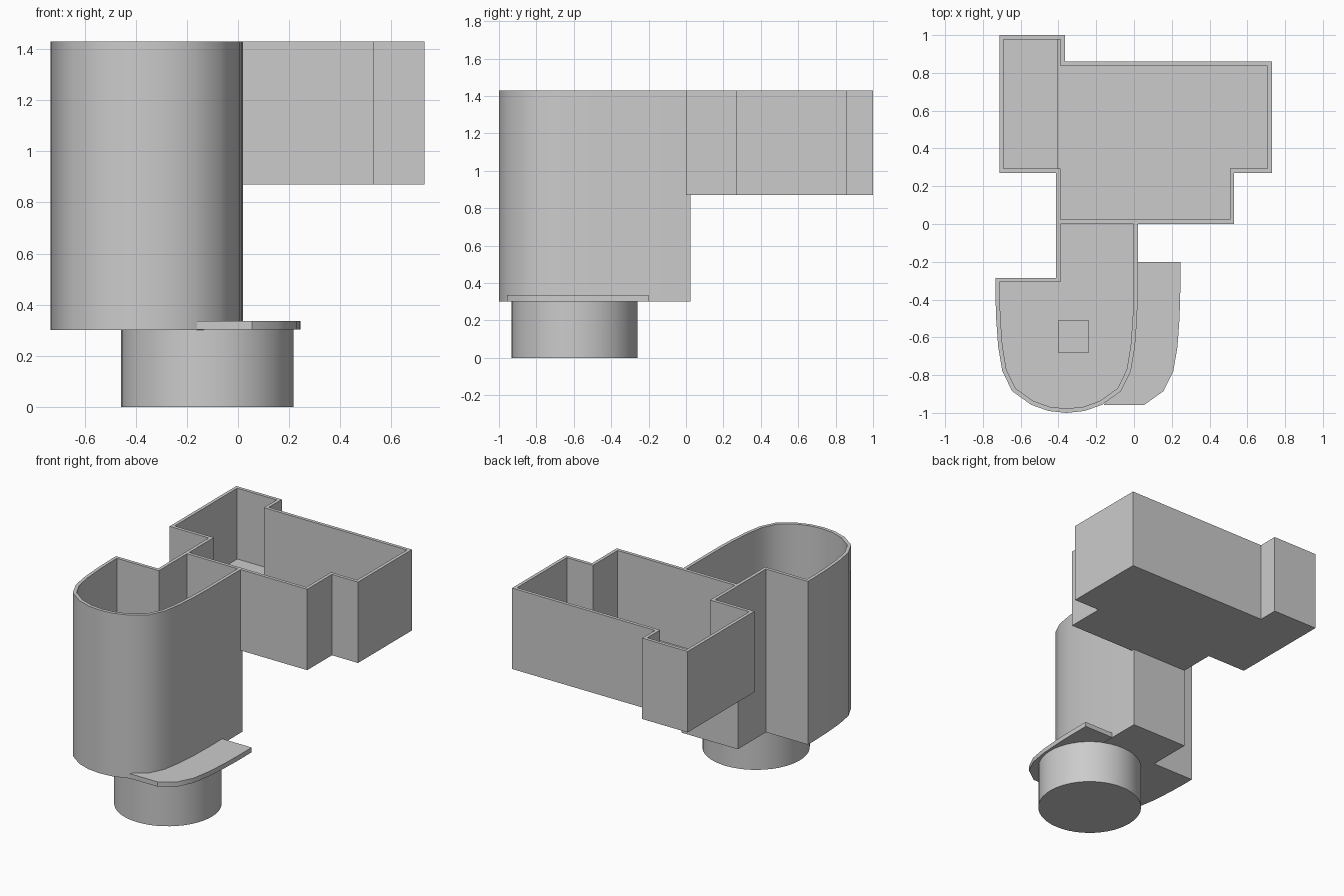
import bpy, bmesh, math
from mathutils import Vector

if "Cube" in bpy.data.objects:
    bpy.data.objects.remove(bpy.data.objects["Cube"])

WALL = 0.023


def finish(name, bm):
    bmesh.ops.recalc_face_normals(bm, faces=bm.faces[:])
    me = bpy.data.meshes.new(name)
    bm.to_mesh(me)
    bm.free()
    ob = bpy.data.objects.new(name, me)
    bpy.context.collection.objects.link(ob)
    return ob


def smooth(ob):
    bpy.ops.object.select_all(action='DESELECT')
    ob.select_set(True)
    bpy.context.view_layer.objects.active = ob
    bpy.ops.object.shade_smooth_by_angle(angle=math.radians(35))


def inset(pts, t):
    # mitred inward offset of a counter-clockwise outline
    out = []
    for i, p in enumerate(pts):
        p = Vector(p)
        a = (p - Vector(pts[i - 1])).normalized()
        b = (Vector(pts[(i + 1) % len(pts)]) - p).normalized()
        na, nb = Vector((-a.y, a.x)), Vector((-b.y, b.x))
        out.append(p + (na + nb) * t / (1 + na.dot(nb)))
    return out


def bridge(bm, a, b):
    n = len(a)
    for i in range(n):
        j = (i + 1) % n
        bm.faces.new((a[i], a[j], b[j], b[i]))


def ring(bm, pts, z):
    return [bm.verts.new((p[0], p[1], z)) for p in pts]


def prism(name, pts, z0, z1):
    bm = bmesh.new()
    lo, hi = ring(bm, pts, z0), ring(bm, pts, z1)
    bridge(bm, lo, hi)
    bm.faces.new(lo[::-1])
    bm.faces.new(hi)
    return finish(name, bm)


def open_tub(name, pts, z0, z1, floor):
    bm = bmesh.new()
    inner = inset(pts, WALL)
    rings = [ring(bm, pts, z0), ring(bm, pts, z1),
             ring(bm, inner, z1), ring(bm, inner, floor)]
    for a, b in zip(rings, rings[1:]):
        bridge(bm, a, b)
    bm.faces.new(rings[0][::-1])
    bm.faces.new(rings[3])
    return finish(name, bm)


def rect(x0, y0, x1, y1):
    return [(x0, y0), (x1, y0), (x1, y1), (x0, y1)]


# Tall round-fronted tub: half curve mirrored about its centre line
CX = -0.357
half = [(0.377, -0.36), (0.373, -0.50), (0.362, -0.65), (0.34, -0.78),
        (0.288, -0.885), (0.188, -0.957), (0.095, -0.99)]
left = [(CX - x, y) for x, y in half]
right = [(CX + x, y) for x, y in half[::-1]]
tower = open_tub("tall_tub", [(-0.413, WALL), (-0.413, -0.285), (-0.734, -0.285)]
                 + left + [(CX, -1.0)] + right + [(0.02, WALL)], 0.30, 1.43, 0.338)

# Square opening in the tub floor
cutter = prism("floor_hole_cutter", rect(-0.40, -0.68, -0.24, -0.51), 0.25, 0.40)
cutter.hide_render = True
cutter.hide_viewport = True
mod = tower.modifiers.new("floor_hole", 'BOOLEAN')
mod.operation = 'DIFFERENCE'
mod.solver = 'EXACT'
mod.object = cutter
smooth(tower)

# Upper stepped tray
open_tub("upper_tray", [(-0.713, 0.27), (-0.413, 0.27), (-0.413, 0), (0.53, 0),
                        (0.53, 0.27), (0.73, 0.27), (0.73, 0.86), (-0.365, 0.86),
                        (-0.365, 1.0), (-0.713, 1.0)], 0.87, 1.43, 0.893)

# Raised floor in the tray's left bay
prism("raised_floor", rect(-0.70, 0.28, -0.405, 0.985), 0.88, 0.94)

# Side ledge at the foot of the tub
ledge = prism("side_ledge", [(-0.16, -0.957), (0.055, -0.957), (0.156, -0.885),
                             (0.208, -0.78), (0.23, -0.65), (0.241, -0.50),
                             (0.245, -0.36), (0.245, -0.20), (0.0, -0.20),
                             (-0.02, -0.75)], 0.302, 0.335)
smooth(ledge)

# Round foot
N = 48
foot = prism("round_foot", [(-0.12 + 0.337 * math.cos(2 * math.pi * i / N),
                             -0.595 + 0.337 * math.sin(2 * math.pi * i / N))
                            for i in range(N)], 0.0, 0.304)
smooth(foot)
